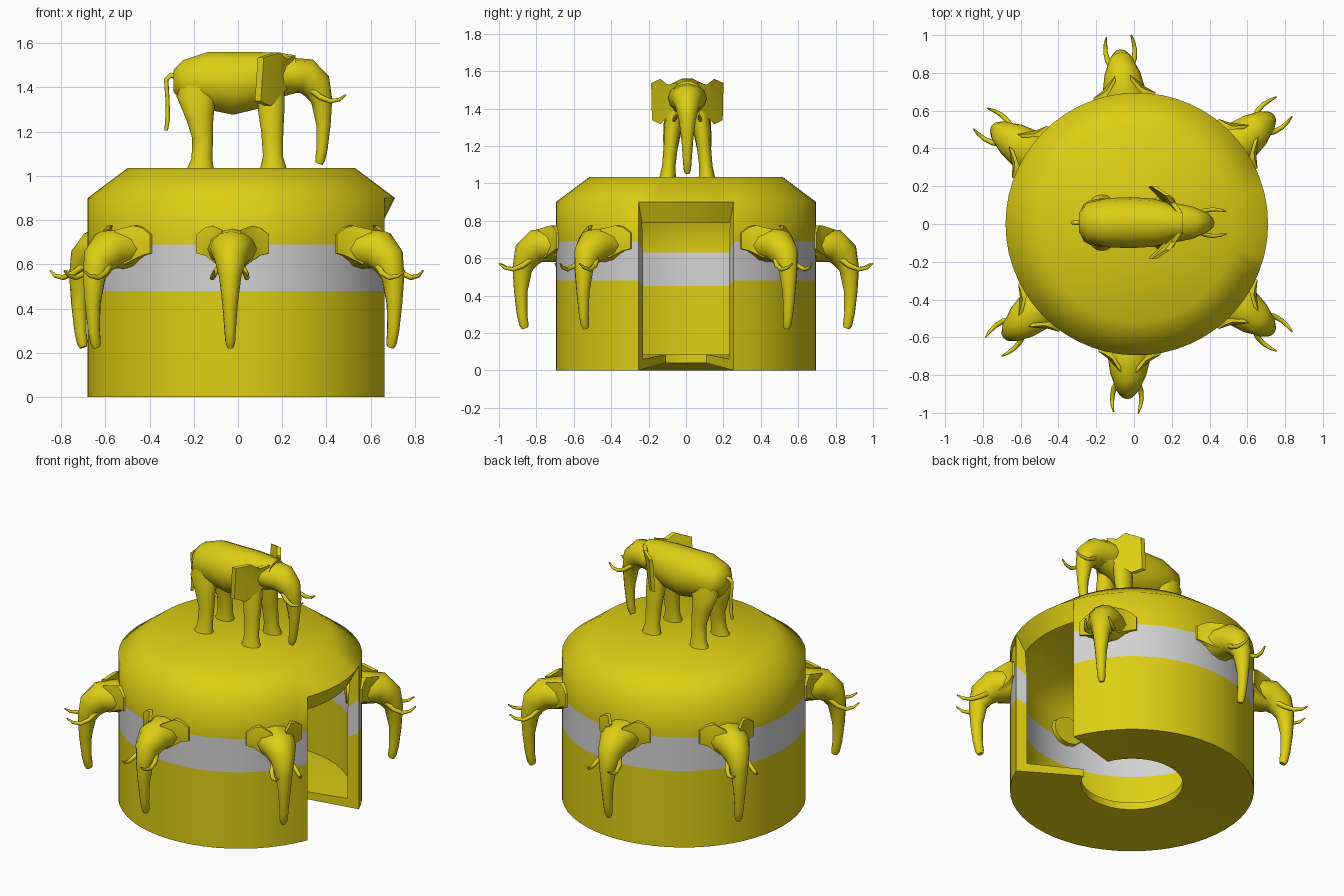
import bpy, bmesh, math
from mathutils import Matrix, Vector

if "Cube" in bpy.data.objects:
    bpy.data.objects.remove(bpy.data.objects["Cube"])


def material(name, rgb):
    m = bpy.data.materials.new(name)
    m.diffuse_color = (*rgb, 1)
    m.use_nodes = True
    m.node_tree.nodes["Principled BSDF"].inputs["Base Color"].default_value = m.diffuse_color
    return m


YELLOW = material("golden_yellow", (0.73, 0.62, 0.007))
GREY = material("pale_grey", (0.65, 0.65, 0.65))
CX = 0.015  # drum axis


def finish(bm, name, matrix=None, angle=50, mats=(YELLOW,)):
    bmesh.ops.remove_doubles(bm, verts=bm.verts, dist=1e-5)
    bmesh.ops.recalc_face_normals(bm, faces=bm.faces)
    if matrix:
        bm.transform(matrix)
    me = bpy.data.meshes.new(name)
    for f in bm.faces:
        f.smooth = True
    bm.to_mesh(me)
    bm.free()
    me.set_sharp_from_angle(angle=math.radians(angle))
    for m in mats:
        me.materials.append(m)
    ob = bpy.data.objects.new(name, me)
    bpy.context.collection.objects.link(ob)
    return ob


def loft(name, rings, matrix=None, n=12, angle=50):
    """Rings are (x, y, z, half_width, half_height, pitch in degrees)."""
    bm = bmesh.new()
    loops = []
    for x, y, z, hw, hh, a in rings:
        a = math.radians(a)
        up = Vector((-math.sin(a), 0, math.cos(a)))
        loop = []
        for i in range(n):
            t = 2 * math.pi * i / n
            p = Vector((x, y, z)) + Vector((0, hw * math.cos(t), 0)) + up * hh * math.sin(t)
            loop.append(bm.verts.new(p))
        loops.append(loop)
    for p, q in zip(loops, loops[1:]):
        for i in range(n):
            j = (i + 1) % n
            bm.faces.new((p[i], p[j], q[j], q[i]))
    bm.faces.new(loops[0])
    bm.faces.new(loops[-1])
    return finish(bm, name, matrix, angle)


def plate(name, pts, thick, matrix):
    """Fan-shaped sheet around its middle, with thickness along x."""
    bm = bmesh.new()
    hub = sum((Vector(p) for p in pts), Vector()) / len(pts)
    sides = []
    for dx in (0, -thick):
        off = Vector((dx, 0, 0))
        sides.append(([bm.verts.new(Vector(p) + off) for p in pts], bm.verts.new(hub + off)))
    (a, ha), (b, hb) = sides
    n = len(pts)
    for i in range(n):
        j = (i + 1) % n
        bm.faces.new((a[i], a[j], ha))
        bm.faces.new((b[j], b[i], hb))
        bm.faces.new((a[i], b[i], b[j], a[j]))
    finish(bm, name, matrix, 40)


# hollow drum: outer and inner profiles, doorway left open towards +x
OUTER = [(.29, .04), (.695, 0), (.695, .05), (.695, .48), (.695, .69), (.695, .9), (.515, 1.035), (0, 1.035)]
INNER = [(.29, .085), (.63, .06), (.63, .1), (.63, .45), (.63, .63), (.64, .79), (.48, .96), (0, .96)]
BAND, LINTEL, DOOR = 3, 5, 21.5
door_steps, wall_steps = 6, 50
angles = [-DOOR + 2 * DOOR * i / door_steps for i in range(door_steps)]
angles += [DOOR + (360 - 2 * DOOR) * i / wall_steps for i in range(wall_steps)]

bm = bmesh.new()
cols = []
for deg in angles:
    a = math.radians(deg)
    cols.append([[bm.verts.new((CX + r * math.cos(a), r * math.sin(a), z)) for r, z in prof]
                 for prof in (OUTER, INNER)])


def face(verts, k):
    bm.faces.new(verts).material_index = 1 if k == BAND else 0


for i in range(len(angles)):
    p, q = cols[i], cols[(i + 1) % len(angles)]
    start = LINTEL if i < door_steps else 0
    for k in range(start, len(OUTER) - 1):
        for s in (0, 1):
            face((p[s][k], q[s][k], q[s][k + 1], p[s][k + 1]), k)
    face((p[0][start], p[1][start], q[1][start], q[0][start]), 0)
for i in (0, door_steps):  # door jambs
    o, n_ = cols[i]
    for k in range(LINTEL):
        face((o[k], o[k + 1], n_[k + 1], n_[k]), k)
finish(bm, "drum", None, 60, (YELLOW, GREY))

# elephant head parts, x is the distance out from the drum axis
HEAD = [(.60, 0, .67, .10, .085, 0), (.70, 0, .67, .115, .09, 0), (.80, 0, .665, .095, .09, -20),
        (.853, 0, .615, .07, .078, -50), (.877, 0, .54, .05, .053, -80), (.885, 0, .42, .035, .036, -90),
        (.878, 0, .30, .026, .028, -95), (.868, 0, .245, .022, .025, -105), (.862, 0, .225, .015, .018, -110)]
TUSK = [(.82, .045, .60, .016, .016, -35), (.87, .07, .56, .014, .014, -35), (.92, .078, .54, .012, .012, -10),
        (.965, .074, .548, .009, .009, 25), (.998, .066, .572, .004, .004, 40)]
WALL_EAR = [(.79, .04, .755), (.72, .09, .775), (.70, .125, .765), (.685, .165, .735),
            (.685, .165, .65), (.70, .125, .64), (.76, .07, .60)]
BODY_EAR = [(.74, .06, .765), (.70, .115, .75), (.67, .16, .785), (.585, .215, .76),
            (.57, .21, .54), (.62, .16, .515), (.70, .08, .60)]


def head(label, matrix, ear):
    loft(label + "_head_and_trunk", HEAD, matrix)
    for side, s in (("left", 1), ("right", -1)):
        loft(f"{label}_{side}_tusk", [(x, s * y, z, w, h, a) for x, y, z, w, h, a in TUSK], matrix, 8)
        plate(f"{label}_{side}_ear", [(x, s * y, z) for x, y, z in ear], .03, matrix)


# six heads round the wall
for i, deg in enumerate((95.5, 38.5, -38.5, -93.3, -139.4, 146)):
    m = Matrix.Translation((CX, 0, 0)) @ Matrix.Rotation(math.radians(deg), 4, 'Z')
    head(f"wall_{i + 1}", m, WALL_EAR)

# standing elephant on the roof
Y0 = .007
M = Matrix.Translation((0, Y0, 0))
head("roof_elephant", Matrix.Translation((.49 - .9, Y0, 1.365 - .9 * .57)) @ Matrix.Scale(.9, 4), BODY_EAR)
loft("elephant_body", [(-.292, 0, 1.43, .05, .05, 0), (-.25, 0, 1.425, .105, .10, 0), (-.14, 0, 1.43, .13, .133, 0),
                       (-.02, 0, 1.418, .135, .145, 0), (.10, 0, 1.433, .128, .13, 0),
                       (.18, 0, 1.455, .105, .105, 0), (.26, 0, 1.46, .085, .088, 0)], M, 14)
REAR = [(-.17, 1.033, .044, .06), (-.163, 1.08, .036, .047), (-.16, 1.17, .036, .047),
        (-.172, 1.25, .046, .06), (-.19, 1.36, .052, .088), (-.18, 1.45, .04, .07)]
FRONT = [(.16, 1.033, .044, .06), (.158, 1.09, .036, .045), (.155, 1.2, .038, .05),
         (.15, 1.3, .046, .06), (.15, 1.42, .04, .06)]
for side, s in (("left", 1), ("right", -1)):
    for end, leg in (("rear", REAR), ("front", FRONT)):
        rings = [(x, s * (.105 - .1 * (z - 1.033)), z, w, h, -90) for x, z, w, h in leg]
        loft(f"elephant_{end}_{side}_leg", rings, M)
loft("elephant_tail", [(-.27, 0, 1.45, .014, .014, 180), (-.305, 0, 1.455, .012, .012, 190),
                       (-.325, 0, 1.435, .01, .011, 250), (-.318, 0, 1.33, .009, .009, 270),
                       (-.318, 0, 1.26, .011, .011, 265), (-.325, 0, 1.205, .008, .008, 265)], M, 8)
